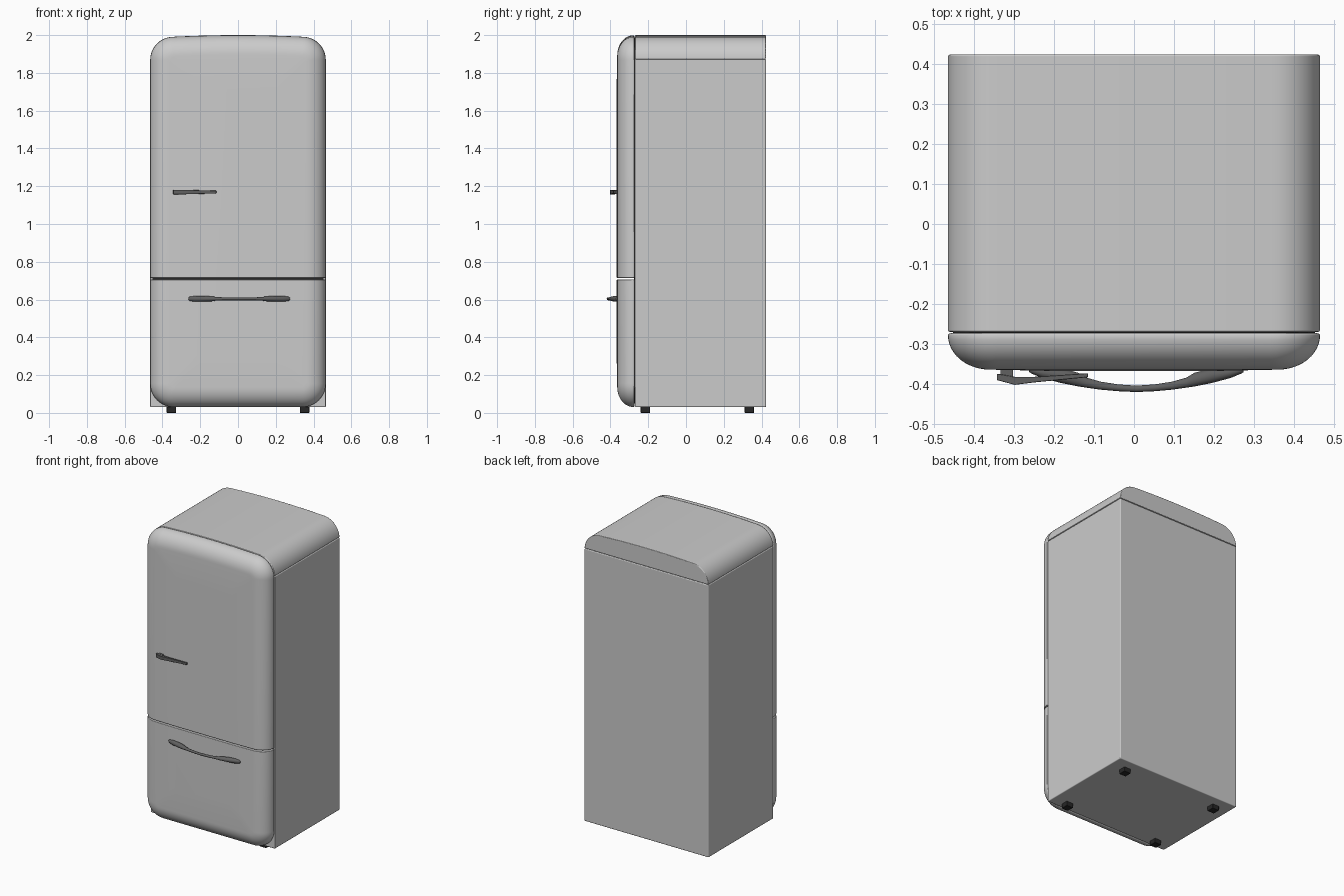
import bpy, bmesh, math
from mathutils import Vector

if "Cube" in bpy.data.objects:
    bpy.data.objects.remove(bpy.data.objects["Cube"])

dark = bpy.data.materials.new("dark_trim")
dark.diffuse_color = (0.12, 0.12, 0.12, 1)
dark.use_nodes = True
dark.node_tree.nodes["Principled BSDF"].inputs["Base Color"].default_value = dark.diffuse_color
black = bpy.data.materials.new("black_rubber")
black.diffuse_color = (0.02, 0.02, 0.02, 1)
black.use_nodes = True
black.node_tree.nodes["Principled BSDF"].inputs["Base Color"].default_value = black.diffuse_color


def finish(bm, name, bevel=0.0, mat=None, segments=2):
    bmesh.ops.recalc_face_normals(bm, faces=bm.faces)
    me = bpy.data.meshes.new(name)
    bm.to_mesh(me)
    bm.free()
    ob = bpy.data.objects.new(name, me)
    bpy.context.collection.objects.link(ob)
    if mat:
        me.materials.append(mat)
    bpy.ops.object.select_all(action='DESELECT')
    ob.select_set(True)
    bpy.context.view_layer.objects.active = ob
    bpy.ops.object.shade_smooth_by_angle(angle=math.radians(35))
    if bevel:
        mod = ob.modifiers.new("bevel", 'BEVEL')
        mod.width, mod.segments = bevel, segments
        mod.limit_method, mod.angle_limit = 'ANGLE', math.radians(40)
        mod.harden_normals = True
    return ob


def loft(rings):
    """Skin equal-length rings of points and cap both ends."""
    bm = bmesh.new()
    vs = [[bm.verts.new(p) for p in r] for r in rings]
    n = len(vs[0])
    for a, b in zip(vs, vs[1:]):
        for i in range(n):
            j = (i + 1) % n
            bm.faces.new((a[i], a[j], b[j], b[i]))
    bm.faces.new(vs[0])
    bm.faces.new(vs[-1])
    return bm


def box(name, x0, x1, y0, y1, z0, z1, bevel=0.0, mat=None):
    q = [(x0, y0), (x1, y0), (x1, y1), (x0, y1)]
    return finish(loft([[(x, y, z) for x, y in q] for z in (z0, z1)]), name, bevel, mat)


def arch(w, r, top, crown, steps=12, flat=10):
    """Points from right shoulder over a slightly crowned top to left shoulder."""
    c = w - r
    right = [(c + r * math.cos(a), top - r + r * math.sin(a))
             for a in (math.pi / 2 * i / steps for i in range(steps))]
    mid = [(c * (1 - 2 * i / flat), top + crown * (1 - (1 - 2 * i / flat) ** 2))
           for i in range(flat + 1)]
    return right + mid + [(-x, z) for x, z in reversed(right)]


# Cabinet and rounded top
W = 0.465
box("cabinet", -W, W, -0.27, 0.424, 0.03, 1.873, 0.006)
prof = [(W, 1.875)] + arch(W, 0.122, 1.991, 0.009)[1:-1] + [(-W, 1.875)]
finish(loft([[(x, y, z) for x, z in prof] for y in (-0.27, 0.424)]), "cabinet_top", 0.005)

# Gasket between cabinet and doors
gasket = arch(0.453, 0.12, 1.98, 0.008) + [(-x, 2.03 - z) for x, z in arch(0.453, 0.12, 1.98, 0)]
finish(loft([[(x, y, z) for x, z in gasket] for y in (-0.2765, -0.268)]),
       "door_gasket", mat=black)


def door_ring(inset, y):
    w, r = W - inset, max(0.125 - inset, 0.03)
    up = arch(w, r, 1.991 - inset, 0.008)
    low = [(-x, 2.022 - z) for x, z in arch(w, r, 1.991 - inset, 0)]
    return [(x, y, z) for x, z in up + low]


# Doors: one pillow-shaped panel cut in two at the seam
def door(name, seam, direction):
    rings = [door_ring(0.006, -0.273), door_ring(0.0015, -0.2745), door_ring(0, -0.278)]
    for i in range(1, 13):
        a = math.pi / 2 * i / 12
        rings.append(door_ring(0.105 * (1 - math.cos(a)), -0.278 - 0.086 * math.sin(a)))
    rings.append(door_ring(0.25, -0.367))
    bm = loft(rings)
    bmesh.ops.bisect_plane(bm, geom=bm.verts[:] + bm.edges[:] + bm.faces[:],
                           plane_co=(0, 0, seam), plane_no=(0, 0, direction),
                           clear_outer=True)
    bmesh.ops.holes_fill(bm, edges=[e for e in bm.edges if e.is_boundary], sides=0)
    finish(bm, name, 0.003)


door("upper_door", 0.715, -1)
door("lower_door", 0.706, 1)

# Upper door latch handle: station = x, front y, back y, half height
lever = [(-0.343, -0.390, -0.374, 0.012), (-0.298, -0.402, -0.382, 0.012),
         (-0.25, -0.396, -0.382, 0.011), (-0.115, -0.383, -0.373, 0.007)]
finish(loft([[(x, f, 1.169 - h), (x, f, 1.169 + h), (x, b, 1.169 + h), (x, b, 1.169 - h)]
             for x, f, b, h in lever]), "upper_handle", 0.002, dark)
box("upper_handle_post", -0.334, -0.302, -0.387, -0.355, 1.159, 1.179, 0.002, dark)

# Lower door bow handle: oval sections swelling toward both ends
half = [(0.268, -0.370, -0.360, 0.006), (0.262, -0.374, -0.358, 0.011),
        (0.235, -0.385, -0.358, 0.015), (0.19, -0.397, -0.360, 0.015),
        (0.145, -0.406, -0.372, 0.013), (0.125, -0.409, -0.384, 0.010),
        (0.09, -0.414, -0.394, 0.008), (0.045, -0.418, -0.401, 0.008)]
stations = [(-x, f, b, h) for x, f, b, h in half] + [(0, -0.420, -0.404, 0.008)] + half[::-1]
rings = []
for x, f, b, h in stations:
    angles = [math.tau * k / 16 for k in range(16)]
    rings.append([(x + 0.006, (f + b) / 2 + (f - b) / 2 * math.cos(a),
                   0.604 + h * math.sin(a)) for a in angles])
finish(loft(rings), "lower_handle", mat=dark)

# Feet
for side, sx in (("left", -1), ("right", 1)):
    for end, y in (("front", -0.215), ("back", 0.335)):
        box(f"{end}_{side}_foot", sx * 0.353 - 0.025, sx * 0.353 + 0.025,
            y - 0.025, y + 0.025, 0, 0.034, 0.003, black)
